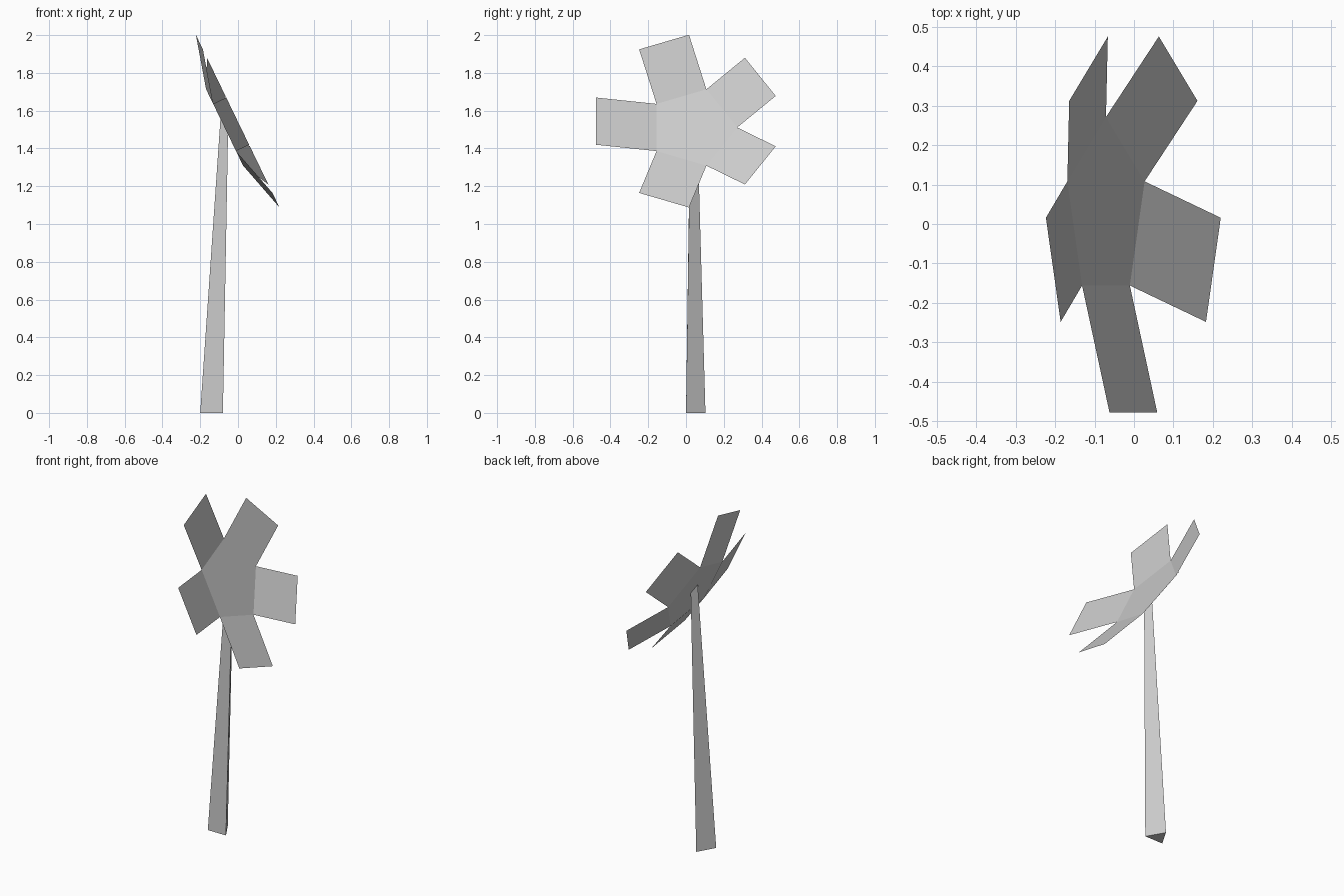
import bpy
import bmesh
from math import sin, cos, tau
from mathutils import Vector

if "Cube" in bpy.data.objects:
    bpy.data.objects.remove(bpy.data.objects["Cube"])

# flower frame: head tilts towards +x and up
CENTRE = Vector((-0.071, 0.035, 1.511))
U = Vector((0, 1, 0))
N = Vector((0.9, 0, 0.436)).normalized()
V = N.cross(U)


def on_head(radius, angle, lift=0.0):
    return CENTRE + U * radius * cos(angle) + V * radius * sin(angle) + N * lift


def finish(name, bm):
    mesh = bpy.data.meshes.new(name)
    bm.to_mesh(mesh)
    bm.free()
    bpy.context.collection.objects.link(bpy.data.objects.new(name, mesh))


# flower head: flat pentagon with five rectangular petals bent forward
RADIUS, LIFT = 0.236, 0.077
APOTHEM = RADIUS * cos(tau / 10)
REACH = [0.443, 0.489, 0.512, 0.489, 0.443]   # outer distance of each petal
bm = bmesh.new()
ring = [bm.verts.new(on_head(RADIUS, k * tau / 5)) for k in range(5)]
bm.faces.new(ring)
for k, reach in enumerate(REACH):
    a, b = ring[k], ring[(k + 1) % 5]
    shift = on_head(reach - APOTHEM, (k + 0.5) * tau / 5, LIFT) - CENTRE
    bm.faces.new([b, a, bm.verts.new(a.co + shift), bm.verts.new(b.co + shift)])
finish("flower_head", bm)

# stem: tapering three-sided prism, cut off along the plane of the head
base = [(-0.2, 0, 0), (-0.08, 0, 0), (-0.14, 0.103, 0)]
tip = []
for x, y in [(-0.093, 0.022), (-0.053, 0.022), (-0.073, 0.06)]:
    z = CENTRE.z - (x - CENTRE.x) * N.x / N.z
    tip.append((x, y, z))
bm = bmesh.new()
low = [bm.verts.new(p) for p in base]
top = [bm.verts.new(p) for p in tip]
bm.faces.new(low[::-1])
bm.faces.new(top)
for i in range(3):
    j = (i + 1) % 3
    bm.faces.new([low[i], low[j], top[j], top[i]])
finish("stem", bm)
